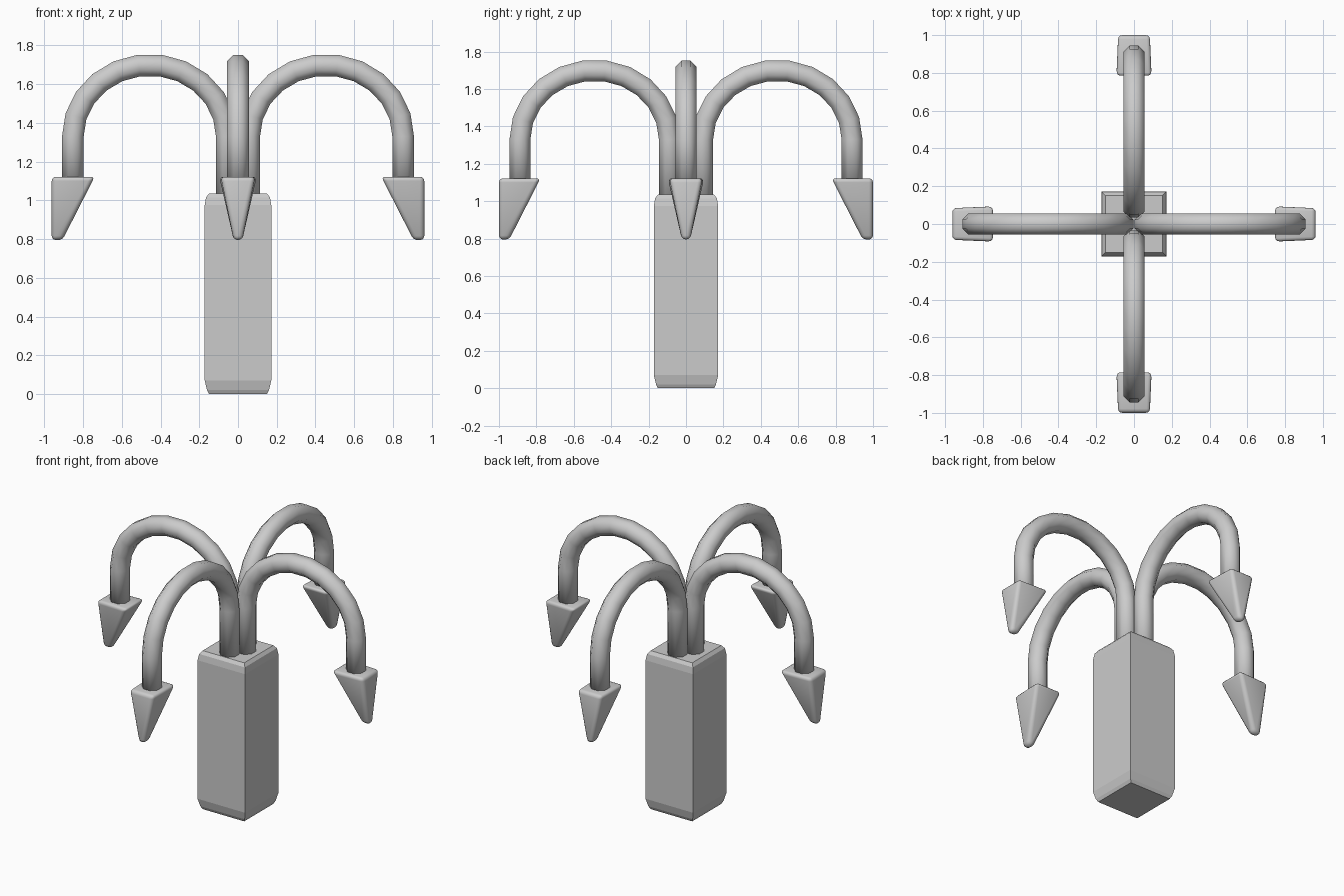
import bpy, bmesh, math
from mathutils import Matrix, Vector

cube = bpy.data.objects.get("Cube")
if cube:
    bpy.data.objects.remove(cube, do_unlink=True)

GREY = (0.6, 0.6, 0.6, 1)
metal = bpy.data.materials.new("grey_metal")
metal.use_nodes = True
metal.diffuse_color = GREY
metal.node_tree.nodes["Principled BSDF"].inputs["Base Color"].default_value = GREY


def loft(name, rings):
    """Skin a list of equal-sized rings and cap both ends."""
    bm = bmesh.new()
    loops = [[bm.verts.new(p) for p in ring] for ring in rings]
    n = len(loops[0])
    for a, b in zip(loops, loops[1:]):
        for i in range(n):
            j = (i + 1) % n
            bm.faces.new((a[i], a[j], b[j], b[i]))
    bm.faces.new(loops[0])
    bm.faces.new(loops[-1])
    bmesh.ops.recalc_face_normals(bm, faces=bm.faces)
    mesh = bpy.data.meshes.new(name)
    bm.to_mesh(mesh)
    bm.free()
    mesh.materials.append(metal)
    obj = bpy.data.objects.new(name, mesh)
    bpy.context.collection.objects.link(obj)
    return obj


def rect(x0, x1, w0, w1, z):
    return [(x0, -w0, z), (x1, -w1, z), (x1, w1, z), (x0, w0, z)]


# Square shaft with softened ends and sharp upright corners
shaft_profile = [(0.15, 0), (0.16, 0.02), (0.172, 0.07),
                 (0.172, 0.975), (0.165, 1.015), (0.15, 1.035)]
loft("shaft", [rect(-h, h, h, h, z) for h, z in shaft_profile])


# Hooked arm: upright, half arch, then a short drop
def arm(name, inner, outer, turn):
    mid, rx = (inner + outer) / 2, (outer - inner) / 2
    rz, base, steps, tube = 0.37, 1.33, 11, 0.0605
    path = [(Vector((inner, 0, 0.98)), math.pi)]
    for k in range(steps + 1):
        a = math.pi * (1 - k / steps)
        path.append((Vector((mid + rx * math.cos(a), 0, base + rz * math.sin(a))), a))
    path.append((Vector((outer, 0, 1.08)), 0))
    rings = []
    for centre, a in path:
        out = Vector((math.cos(a), 0, math.sin(a)))
        rings.append([centre + tube * (out * math.cos(t) + Vector((0, 1, 0)) * math.sin(t))
                      for t in (math.tau * (i + 0.5) / 8 for i in range(8))])
    obj = loft(name, rings)
    obj.data.shade_smooth()
    obj.data.transform(Matrix.Rotation(turn, 4, "Z"))


# Tapered barb with an upright outer face and rounded edges
def barb(name, outer, turn):
    obj = loft(name, [rect(outer - 0.055, outer, 0.022, 0.022, 0.795),
                      rect(outer - 0.222, outer, 0.098, 0.088, 1.122)])
    obj.data.shade_smooth()
    obj.data.transform(Matrix.Rotation(turn, 4, "Z"))
    bevel = obj.modifiers.new("rounded_edges", "BEVEL")
    bevel.width = 0.022
    bevel.segments = 3
    bevel.limit_method = "NONE"


sides = [("left", 0.058, 0.853, 0.962), ("back", 0.089, 0.888, 1.0),
         ("right", 0.058, 0.853, 0.962), ("front", 0.089, 0.888, 1.0)]
for i, (side, inner, outer, edge) in enumerate(sides):
    arm(side + "_arm", inner, outer, i * math.pi / 2)
    barb(side + "_barb", edge, i * math.pi / 2)
